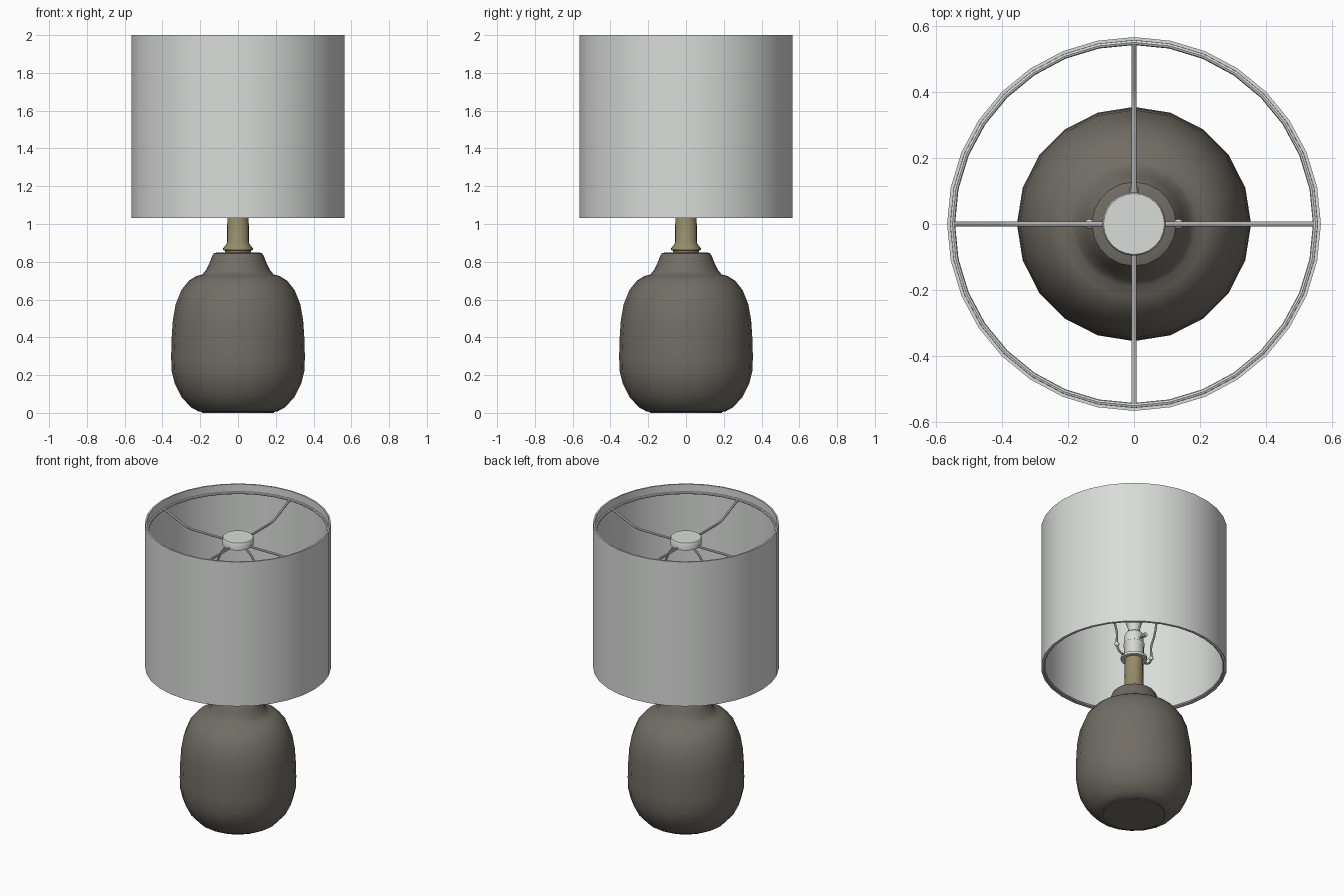
import bpy, math
from mathutils import Vector

if "Cube" in bpy.data.objects:
    bpy.data.objects.remove(bpy.data.objects["Cube"])


def material(name, rgb):
    m = bpy.data.materials.new(name)
    m.diffuse_color = (*rgb, 1)
    m.use_nodes = True
    m.node_tree.nodes["Principled BSDF"].inputs["Base Color"].default_value = m.diffuse_color
    return m


FABRIC = material("pale_grey", (0.70, 0.715, 0.70))
CLAY = material("warm_dark_grey", (0.165, 0.153, 0.128))
BRASS = material("aged_brass", (0.30, 0.26, 0.14))


def finish(ob, mat, angle=40):
    ob.data.materials.append(mat)
    bpy.ops.object.select_all(action='DESELECT')
    ob.select_set(True)
    bpy.context.view_layer.objects.active = ob
    bpy.ops.object.shade_smooth_by_angle(angle=math.radians(angle))
    return ob


def lathe(name, profile, sides, mat, closed=False):
    """Spin (radius, z) points about z; cap the ends, or close into a loop."""
    verts, faces, n = [], [], len(profile)
    for r, z in profile:
        for i in range(sides):
            a = 2 * math.pi * i / sides
            verts.append((r * math.cos(a), r * math.sin(a), z))
    for k in range(n if closed else n - 1):
        j = (k + 1) % n
        for i in range(sides):
            i2 = (i + 1) % sides
            faces.append((k * sides + i, k * sides + i2, j * sides + i2, j * sides + i))
    if not closed:
        faces.append(tuple(reversed(range(sides))))
        faces.append(tuple(range((n - 1) * sides, n * sides)))
    me = bpy.data.meshes.new(name)
    me.from_pydata(verts, [], faces)
    ob = bpy.data.objects.new(name, me)
    bpy.context.collection.objects.link(ob)
    return finish(ob, mat)


def wire(name, points, radius, mat):
    """Round rod through the points, turned into a mesh."""
    cu = bpy.data.curves.new(name, 'CURVE')
    cu.dimensions = '3D'
    cu.bevel_depth, cu.bevel_resolution, cu.use_fill_caps = radius, 2, True
    cu.resolution_u = 6
    sp = cu.splines.new('BEZIER')
    sp.bezier_points.add(len(points) - 1)
    for bp, p in zip(sp.bezier_points, points):
        bp.co = p
        bp.handle_left_type = bp.handle_right_type = 'AUTO'
    ob = bpy.data.objects.new(name, cu)
    bpy.context.collection.objects.link(ob)
    bpy.ops.object.select_all(action='DESELECT')
    ob.select_set(True)
    bpy.context.view_layer.objects.active = ob
    bpy.ops.object.convert(target='MESH')
    return finish(bpy.context.object, mat)


# Ceramic body
lathe("ceramic_base", [
    (0.19, 0.005), (0.21, 0.008), (0.25, 0.03), (0.30, 0.085), (0.335, 0.155), (0.352, 0.225),
    (0.354, 0.30), (0.351, 0.40), (0.345, 0.49), (0.33, 0.575), (0.30, 0.65),
    (0.26, 0.70), (0.22, 0.725), (0.19, 0.732), (0.17, 0.755), (0.15, 0.795),
    (0.137, 0.83), (0.127, 0.845), (0.11, 0.85)], 20, CLAY)
lathe("base_foot", [(0.19, 0.0), (0.19, 0.02)], 20, CLAY)

# Brass neck
lathe("brass_neck", [(0.066, 0.845), (0.07, 0.86), (0.08, 0.863), (0.079, 0.872),
                     (0.068, 0.885), (0.058, 0.90), (0.056, 1.088)], 20, BRASS)

# Shade: thin fabric drum with a wire ring at each end
lathe("lamp_shade", [(0.565, 1.033), (0.565, 2.0), (0.555, 2.0), (0.555, 1.033)],
      32, FABRIC, closed=True)
for name, z in (("upper_shade_ring", 1.945), ("lower_shade_ring", 1.042)):
    lathe(name, [(0.549 + 0.008 * math.cos(t * math.pi / 4), z + 0.008 * math.sin(t * math.pi / 4))
                 for t in range(8)], 32, FABRIC, closed=True)

# Four spider arms carrying the shade
for i in range(4):
    c, s = round(math.cos(i * math.pi / 2)), round(math.sin(i * math.pi / 2))
    path = [(0.548, 1.945), (0.46, 1.905), (0.37, 1.87), (0.25, 1.865), (0.06, 1.865)]
    wire(f"spider_arm_{i + 1}", [(r * c, r * s, z) for r, z in path], 0.0075, FABRIC)

# Top cap
lathe("top_cap", [(0.095, 1.858), (0.096, 1.9), (0.092, 1.906)], 24, FABRIC)

# Saddle disc, socket and bulb
lathe("saddle_disc", [(0.08, 1.085), (0.082, 1.09), (0.08, 1.102)], 20, FABRIC)
lathe("socket", [(0.045, 1.10), (0.06, 1.125), (0.06, 1.175), (0.064, 1.18), (0.064, 1.195),
                 (0.058, 1.20), (0.058, 1.25), (0.05, 1.268), (0.036, 1.275)], 20, FABRIC)
lathe("bulb", [(0.034, 1.27), (0.036, 1.30), (0.05, 1.345), (0.07, 1.40), (0.085, 1.46),
               (0.088, 1.51), (0.078, 1.56), (0.052, 1.595), (0.02, 1.61)], 20, FABRIC)
wire("switch_stem", [(0, 0.04, 1.215), (0, 0.095, 1.215)], 0.007, FABRIC)
wire("switch_knob", [(0, 0.09, 1.215), (0, 0.112, 1.215)], 0.014, FABRIC)

# Harp: mirrored wires from the saddle up to the cap, with a joint on each side
for side, s in (("left", -1), ("right", 1)):
    path = [(0.06, 1.095), (0.11, 1.10), (0.135, 1.14), (0.135, 1.22), (0.165, 1.33),
            (0.18, 1.47), (0.165, 1.65), (0.11, 1.79), (0.03, 1.865)]
    wire(f"{side}_harp_wire", [(s * x, 0, z) for x, z in path], 0.007, FABRIC)
    bpy.ops.mesh.primitive_uv_sphere_add(segments=12, ring_count=8, radius=0.015,
                                         location=(s * 0.135, 0, 1.145))
    joint = bpy.context.object
    joint.name = f"{side}_harp_joint"
    finish(joint, FABRIC)
